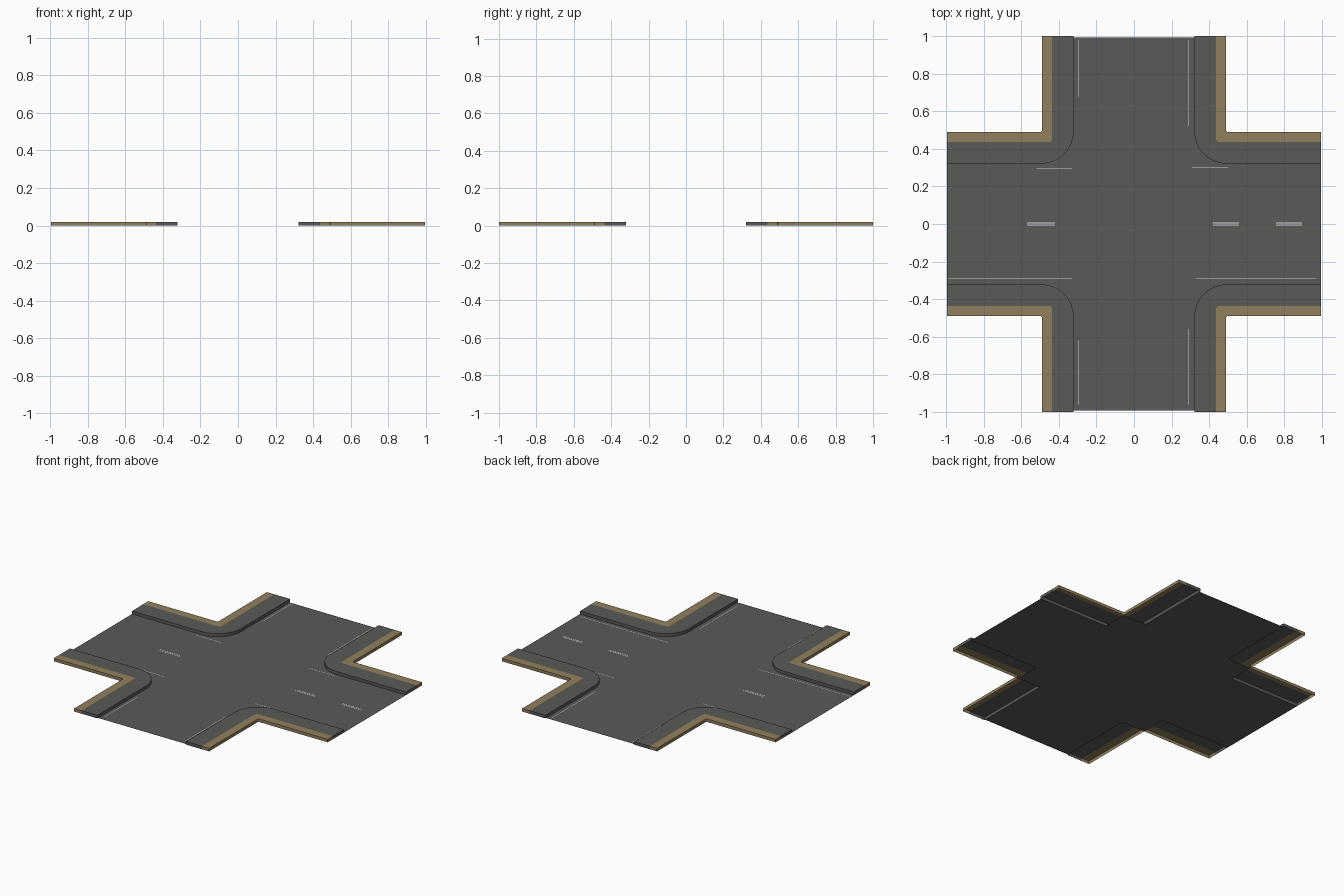
import bpy, bmesh, math

if "Cube" in bpy.data.objects:
    bpy.data.objects.remove(bpy.data.objects["Cube"])

END_X, END_Y = 0.995, 1.0      # arm ends
KERB, VERGE, EDGE = 0.322, 0.437, 0.49   # offsets of kerb, verge and outer edge
H = 0.02                       # pavement height


def material(name, rgb):
    m = bpy.data.materials.new(name)
    m.diffuse_color = (*rgb, 1)
    m.use_nodes = True
    m.node_tree.nodes["Principled BSDF"].inputs["Base Color"].default_value = m.diffuse_color
    return m


ASPHALT = material("asphalt_grey", (0.100, 0.105, 0.098))
EARTH = material("verge_brown", (0.285, 0.217, 0.110))
WHITE = material("marking_white", (0.75, 0.75, 0.72))


def finish(name, bm, mats):
    me = bpy.data.meshes.new(name)
    bm.to_mesh(me)
    bm.free()
    ob = bpy.data.objects.new(name, me)
    bpy.context.collection.objects.link(ob)
    for m in mats:
        me.materials.append(m)
    return ob


def rect(bm, x0, x1, y0, y1, z=0.0):
    bm.faces.new([bm.verts.new(p) for p in
                  ((x0, y0, z), (x1, y0, z), (x1, y1, z), (x0, y1, z))])


def corner_path(d, r, steps=12):
    """L-shaped line at offset d with its corner rounded by radius r."""
    c = d + r
    pts = [(END_X, d)]
    for i in range(steps + 1):
        a = math.pi / 2 * i / steps
        pts.append((c - r * math.sin(a), c - r * math.cos(a)))
    return pts + [(d, END_Y)]


# Road: flat cross plus the small squares under the rounded kerbs
bm = bmesh.new()
rect(bm, -KERB, KERB, -0.993, 0.993)
for s in (-1, 1):
    rect(bm, *sorted((s * KERB, s * END_X)), -KERB, KERB)
    for t in (-1, 1):
        rect(bm, *sorted((s * KERB, s * EDGE)), *sorted((t * KERB, t * EDGE)))
bmesh.ops.remove_doubles(bm, verts=bm.verts, dist=1e-5)
finish("road", bm, [ASPHALT])


# Pavements: kerb wall, grey walkway, brown verge and outer wall, open below
def pavement(name, sx, sy):
    bm = bmesh.new()

    def row(d, r, z):
        return [bm.verts.new((sx * x, sy * y, z)) for x, y in corner_path(d, r)]

    def face(vs, mat):
        f = bm.faces.new(vs if sx * sy > 0 else vs[::-1])
        f.material_index = mat

    kb, kt = row(KERB, 0.17, 0), row(KERB, 0.17, H)
    vt = row(VERGE, 0.015, H)
    et, eb = row(EDGE, 0.01, H), row(EDGE, 0.01, 0)
    for a, b, mat in ((kb, kt, 0), (kt, vt, 0), (vt, et, 1), (et, eb, 1)):
        for i in range(len(a) - 1):
            face([a[i], b[i], b[i + 1], a[i + 1]], mat)
    # end caps, split between walkway and verge
    for i, order in ((0, 1), (-1, -1)):
        x, y, _ = vt[i].co
        vb = bm.verts.new((x, y, 0))
        face([kb[i], vb, vt[i], kt[i]][::order], 0)
        face([vb, eb[i], et[i], vt[i]][::order], 1)
    ob = finish(name, bm, [ASPHALT, EARTH])
    bpy.ops.object.select_all(action='DESELECT')
    ob.select_set(True)
    bpy.context.view_layer.objects.active = ob
    bpy.ops.object.shade_smooth_by_angle(angle=math.radians(30))


for sx, side in ((-1, "left"), (1, "right")):
    for sy, end in ((-1, "front"), (1, "back")):
        pavement(f"pavement_{end}_{side}", sx, sy)

# Centre dashes: pairs of fine lines
bm = bmesh.new()
for x0, x1 in ((-0.57, -0.42), (0.42, 0.56), (0.755, 0.895)):
    for y in (-0.006, 0.006):
        rect(bm, x0, x1, y - 0.0022, y + 0.0022, 0.001)
finish("centre_dashes", bm, [WHITE])

# Thin edge lines beside the kerbs
bm = bmesh.new()
W = 0.0015
for y, x0, x1 in ((-0.292, -0.99, -0.33), (-0.292, 0.33, 0.97),
                  (0.295, -0.52, -0.33), (0.3, 0.31, 0.5)):
    rect(bm, x0, x1, y - W, y + W, 0.001)
for x, y0, y1 in ((-0.298, 0.68, 0.98), (0.292, 0.52, 0.98),
                  (-0.298, -0.96, -0.62), (0.292, -0.96, -0.56)):
    rect(bm, x - W, x + W, y0, y1, 0.001)
finish("edge_lines", bm, [WHITE])
